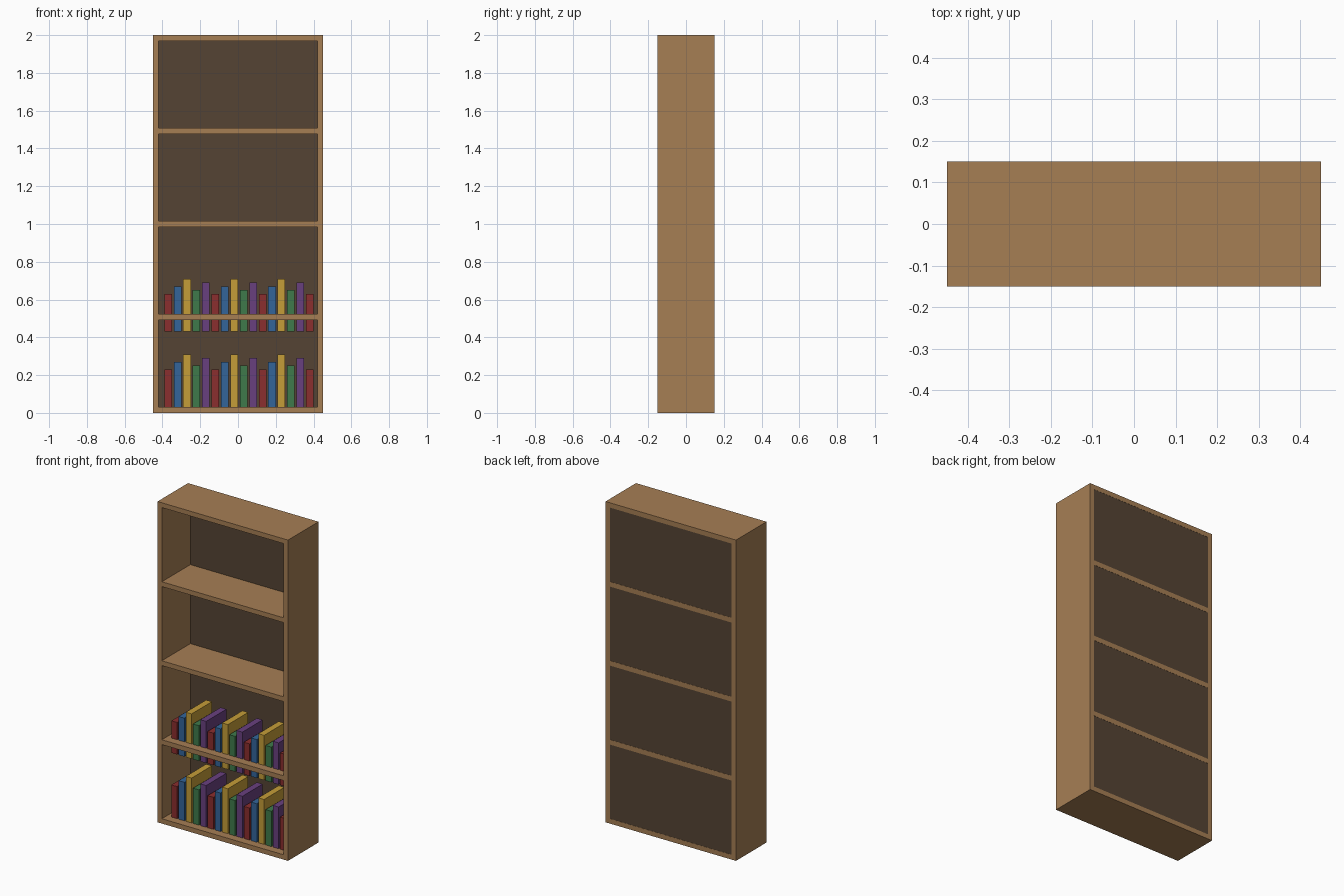
import bpy
import bmesh
from mathutils import Matrix, Vector

cube = bpy.data.objects.get("Cube")
if cube:
    bpy.data.objects.remove(cube, do_unlink=True)


def linear(c):
    return c / 12.92 if c <= 0.04045 else ((c + 0.055) / 1.055) ** 2.4


def make_material(name, hex_colour):
    """Flat material from an sRGB hex string."""
    rgb = [linear(c / 255) for c in bytes.fromhex(hex_colour)]
    mat = bpy.data.materials.new(name)
    mat.use_nodes = True
    mat.diffuse_color = (*rgb, 1)
    bsdf = next(n for n in mat.node_tree.nodes if n.type == "BSDF_PRINCIPLED")
    bsdf.inputs["Base Color"].default_value = (*rgb, 1)
    return mat


def box(name, low, high, mat):
    """Box between two opposite corners."""
    low, high = Vector(low), Vector(high)
    bm = bmesh.new()
    bmesh.ops.create_cube(bm, size=1, matrix=Matrix.Diagonal((*(high - low), 1)))
    mesh = bpy.data.meshes.new(name)
    bm.to_mesh(mesh)
    bm.free()
    mesh.materials.append(mat)
    obj = bpy.data.objects.new(name, mesh)
    obj.location = (low + high) / 2
    bpy.context.collection.objects.link(obj)
    return obj


wood = make_material("warm wood", "A67E54")
backing = make_material("dark backing", "554433")
covers = [
    make_material("red cover", "8B2E2E"),
    make_material("blue cover", "33659A"),
    make_material("yellow cover", "C59D38"),
    make_material("green cover", "3F7A4B"),
    make_material("purple cover", "69407F"),
]

HALF_W, HALF_D, HEIGHT, BOARD = 0.45, 0.15, 2.0, 0.03
INNER = HALF_W - BOARD

# Side panels
box("left_side", (INNER, -HALF_D, 0), (HALF_W, HALF_D, HEIGHT), wood)
box("right_side", (-HALF_W, -HALF_D, 0), (-INNER, HALF_D, HEIGHT), wood)

# Back panel, a hair inside the rear edges of the boards
box("back_panel", (-INNER, 0.13, 0.001), (INNER, HALF_D - 0.001, HEIGHT - 0.001), backing)

# Evenly spaced shelves, including the base and the top
for i in range(5):
    z = i * (HEIGHT - BOARD) / 4
    box(f"shelf_{i + 1}", (-INNER, -HALF_D, z), (INNER, HALF_D, z + BOARD), wood)

# Two rows of books with repeating colours and heights
book_heights = (0.20, 0.24, 0.28, 0.22, 0.26)
for row, base in (("lower", 0.03), ("upper", 0.43)):
    for i in range(16):
        x = -0.37 + 0.05 * i
        box(f"{row}_book_{i + 1}", (x - 0.02, -0.1, base),
            (x + 0.02, 0.1, base + book_heights[i % 5]), covers[i % 5])
